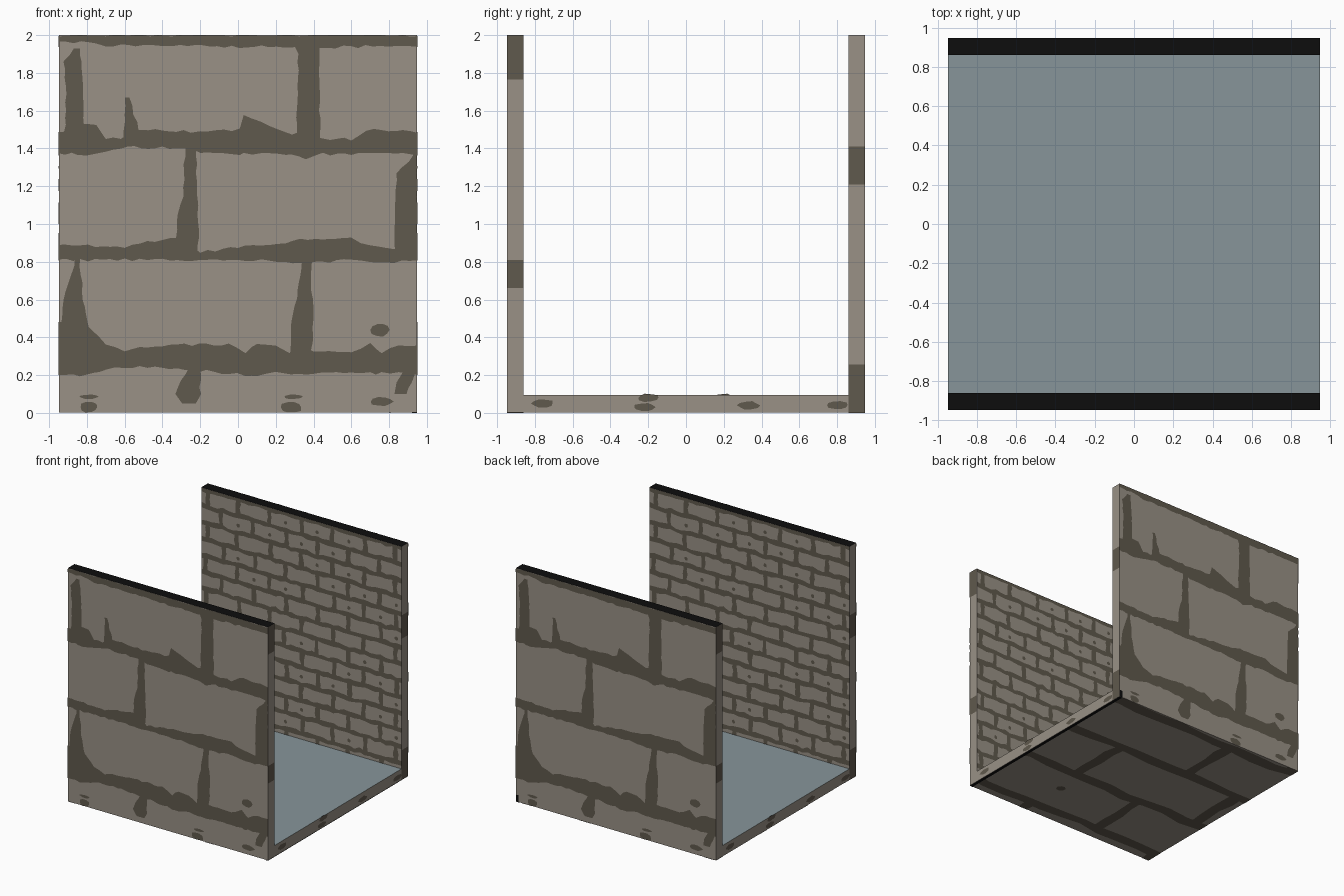
import bpy, bmesh, math, random
from mathutils import Vector

if "Cube" in bpy.data.objects:
    bpy.data.objects.remove(bpy.data.objects["Cube"])

random.seed(4)


def material(name, rgb):
    m = bpy.data.materials.new(name)
    m.diffuse_color = (*rgb, 1)
    m.use_nodes = True
    m.node_tree.nodes["Principled BSDF"].inputs["Base Color"].default_value = m.diffuse_color
    return m


STONE = material("stone", (0.319, 0.283, 0.238))
MORTAR = material("mortar", (0.117, 0.100, 0.074))
WATER = material("pale_blue_floor", (0.243, 0.301, 0.323))
BLACK = material("black_edge", (0.004, 0.004, 0.004))

E = 0.948      # half width of the masonry
S = 0.95       # half width including the thin painted plates
IN = 0.86      # inner face of the walls
FLOOR = 0.095  # floor height


def finish(name, bm, mats):
    me = bpy.data.meshes.new(name)
    bm.to_mesh(me)
    bm.free()
    for m in mats:
        me.materials.append(m)
    ob = bpy.data.objects.new(name, me)
    bpy.context.collection.objects.link(ob)
    return ob


def box(name, lo, hi, top):
    """Stone block whose upward face has its own colour."""
    bm = bmesh.new()
    bmesh.ops.create_cube(bm, size=1)
    for v in bm.verts:
        v.co = Vector([lo[i] + (v.co[i] + 0.5) * (hi[i] - lo[i]) for i in range(3)])
    bm.normal_update()
    for f in bm.faces:
        f.material_index = 1 if f.normal.z > 0.5 else 0
    return finish(name, bm, [STONE, top])


def turned(ob, name):
    """Second copy, turned half a circle about z."""
    c = ob.copy()
    c.name = name
    c.rotation_euler.z = math.pi
    bpy.context.collection.objects.link(c)


class Panel:
    """Flat painted plate; u and v run across a wall face, normal is u x v."""

    def __init__(self, origin, u, v, ulim, vlim):
        self.bm = bmesh.new()
        self.o, self.u, self.v = Vector(origin), Vector(u), Vector(v)
        self.ulim, self.vlim = ulim, vlim

    def face(self, pts):
        vs = []
        for a, b in pts:
            a = min(max(a, self.ulim[0]), self.ulim[1])
            b = min(max(b, self.vlim[0]), self.vlim[1])
            vs.append(self.bm.verts.new(self.o + a * self.u + b * self.v))
        f = self.bm.faces.new(vs)
        f.normal_update()
        if f.calc_area() < 1e-7:
            self.bm.faces.remove(f)
        elif f.normal.dot(self.u.cross(self.v)) < 0:
            f.normal_flip()

    def band(self, keys, upright=False, step=0.04, rough=0.008):
        """Ragged joint through (position, low edge, high edge) keys."""
        rows = []
        for (t0, a0, b0), (t1, a1, b1) in zip(keys, keys[1:]):
            n = max(1, round((t1 - t0) / step))
            for i in range(n):
                k = i / n
                rows.append([t0 + (t1 - t0) * k, a0 + (a1 - a0) * k, b0 + (b1 - b0) * k])
        rows.append(list(keys[-1]))
        for r in rows:
            r[1] += random.uniform(-rough, rough)
            r[2] += random.uniform(-rough, rough)
        for (t0, a0, b0), (t1, a1, b1) in zip(rows, rows[1:]):
            pts = [(t0, a0), (t1, a1), (t1, b1), (t0, b0)]
            self.face([(q, p) for p, q in pts] if upright else pts)

    def blob(self, cu, cv, ru, rv, n=10):
        ring = []
        for i in range(n):
            a, k = math.tau * i / n, random.uniform(0.85, 1.1)
            ring.append((cu + ru * k * math.cos(a), cv + rv * k * math.sin(a)))
        self.face(ring)

    def bricks(self, w, h, joint, u0, v0):
        """Running-bond joints over the whole panel."""
        j, step = joint / 2, w / 6
        row, z = 0, v0
        while z < self.vlim[1] + h:
            t, keys = self.ulim[0], []
            while t < self.ulim[1]:
                m = random.uniform(-0.3, 0.3) * j
                keys.append((t, z + m - j * random.uniform(0.6, 1.1),
                             z + m + j * random.uniform(0.6, 1.5)))
                t += step
            keys.append((self.ulim[1], z - j, z + j))
            if z - j < self.vlim[1] and z + j > self.vlim[0]:
                self.band(keys, step=step, rough=0)
            x = u0 + (row % 2) * w / 2
            while x < self.ulim[1]:
                if x > self.ulim[0] and z < self.vlim[1]:
                    c = x + random.uniform(-0.05, 0.05) * w
                    ks = [(z + h * k / 4, c - j * random.uniform(0.6, 1.3),
                           c + j * random.uniform(0.6, 1.3)) for k in range(5)]
                    self.band(ks, True, step=h, rough=0)
                    if random.random() < 0.4:   # chipped spot in the stone
                        self.blob(x + w * 0.5, z + h * 0.45, j * 0.8, j * 0.8, 7)
                x += w
            z += h
            row += 1

    def done(self, name, mat=MORTAR):
        return finish(name, self.bm, [mat])


# Masonry: two walls and the floor slab between them
wall = box("front_wall", (-E, -E, 0.001), (E, -IN, 2), BLACK)
turned(wall, "back_wall")
box("floor_slab", (-E, -IN, 0.001), (E, IN, FLOOR), WATER)

# Outer mortar: bed joints as (x, low, high)
X, Z = (1, 0, 0), (0, 0, 1)
bed_joints = [
    [(-S, 1.97, 2), (-0.75, 1.955, 2), (-0.7, 1.945, 2), (0.4, 1.935, 2), (S, 1.945, 2)],
    [(-S, 1.37, 1.49), (-0.88, 1.37, 1.5), (-0.85, 1.37, 1.54), (-0.75, 1.37, 1.53),
     (-0.7, 1.39, 1.45), (-0.62, 1.405, 1.45), (-0.55, 1.405, 1.5), (-0.25, 1.405, 1.49),
     (-0.2, 1.37, 1.49), (0.01, 1.37, 1.5), (0.03, 1.37, 1.57), (0.12, 1.37, 1.54),
     (0.25, 1.37, 1.48), (0.36, 1.34, 1.48), (0.45, 1.37, 1.45), (0.6, 1.37, 1.45),
     (0.68, 1.37, 1.5), (S, 1.37, 1.49)],
    [(-S, 0.81, 0.89), (-0.6, 0.81, 0.88), (-0.4, 0.81, 0.92), (-0.28, 0.81, 0.92),
     (-0.2, 0.81, 0.85), (0, 0.81, 0.88), (0.25, 0.8, 0.89), (0.33, 0.79, 0.92),
     (0.6, 0.81, 0.93), (0.7, 0.8, 0.88), (S, 0.8, 0.87)],
    [(-S, 0.2, 0.48), (-0.8, 0.2, 0.46), (-0.7, 0.23, 0.36), (-0.6, 0.24, 0.33),
     (-0.4, 0.24, 0.36), (-0.05, 0.21, 0.36), (0.04, 0.2, 0.32), (0.1, 0.2, 0.36),
     (0.2, 0.21, 0.36), (0.28, 0.21, 0.32), (0.6, 0.21, 0.32), (0.7, 0.21, 0.37),
     (0.76, 0.21, 0.32), (0.85, 0.21, 0.36), (S, 0.21, 0.35)],
]
# Upright joints and cracks as (z, left, right)
upright_joints = [
    [(1.45, -0.92, -0.82), (1.6, -0.91, -0.82), (1.86, -0.92, -0.83), (1.93, -0.87, -0.84)],
    [(1.45, 0.31, 0.44), (1.6, 0.31, 0.43), (1.9, 0.32, 0.43), (1.96, 0.29, 0.44)],
    [(1.46, -0.61, -0.51), (1.58, -0.6, -0.55), (1.67, -0.6, -0.57)],
    [(0.85, -0.33, -0.21), (1.05, -0.32, -0.21), (1.15, -0.29, -0.22), (1.4, -0.28, -0.22)],
    [(0.85, 0.83, S), (1.27, 0.84, S), (1.33, 0.9, S), (1.38, 0.94, S)],
    [(0.35, -S, -0.77), (0.48, -0.93, -0.8), (0.6, -0.92, -0.82), (0.82, -0.86, -0.84)],
    [(0.3, 0.27, 0.39), (0.52, 0.29, 0.4), (0.65, 0.32, 0.39), (0.81, 0.34, 0.39)],
    [(0.05, -0.3, -0.22), (0.1, -0.33, -0.2), (0.17, -0.3, -0.2), (0.24, -0.26, -0.2)],
    [(0.1, 0.83, 0.89), (0.16, 0.84, 0.92), (0.24, 0.89, S)],
]
p = Panel((0, -S, 0), X, Z, (-S, S), (0, 2))
for keys in bed_joints:
    p.band(keys)
for keys in upright_joints:
    p.band(keys, True, rough=0.005)
for u, v, ru, rv in [(0.75, 0.44, 0.05, 0.035), (-0.79, 0.03, 0.05, 0.03),
                     (0.28, 0.03, 0.06, 0.03), (0.76, 0.06, 0.06, 0.025),
                     (-0.79, 0.085, 0.05, 0.012), (0.29, 0.085, 0.05, 0.012)]:
    p.blob(u, v, ru, rv)
turned(p.done("front_outer_mortar"), "back_outer_mortar")

# Inner mortar: same bond at about a quarter of the size
p = Panel((0, -IN + 0.002, 0), (-1, 0, 0), Z, (-E, E), (FLOOR, 1.999))
p.bricks(0.30, 0.142, 0.042, -1.05, 0.0)
turned(p.done("front_inner_mortar"), "back_inner_mortar")

# Underside mortar
p = Panel((0, 0, -0.001), X, (0, -1, 0), (-E, E), (-E, E))
p.bricks(1.22, 0.57, 0.1, -0.87, -1.46)
p.done("underside_mortar")

# End faces: bands on the wall ends, spots on the floor edge
p = Panel((S, 0, 0), (0, 1, 0), Z, (-E, E), (0, 2))
for y, z0, z1 in [(-1, 1.765, 2), (-1, 0.66, 0.81), (1, 1.21, 1.41), (1, 0, 0.255)]:
    a, b = sorted((y * IN, y * E))
    p.band([(a, z0, z1), (b, z0, z1)], rough=0)
for y, z in [(-0.76, 0.05), (-0.22, 0.03), (-0.2, 0.08), (0.33, 0.04), (0.8, 0.04)]:
    p.blob(y, z, 0.06, 0.022)
turned(p.done("right_end_mortar"), "left_end_mortar")

# Black strip under the right edge and the spot at its back corner
p = Panel((0, 0, -0.002), X, (0, -1, 0), (-E, E), (-E, E))
p.face([(0.92, -E), (E, -E), (E, E), (0.92, E)])
p.done("underside_black_strip", BLACK)
p = Panel((0, S + 0.001, 0), (-1, 0, 0), Z, (-E, E), (0, 2))
p.face([(-E, 0), (-0.92, 0), (-0.92, 0.06), (-E, 0.06)])
p.done("back_corner_black_spot", BLACK)
